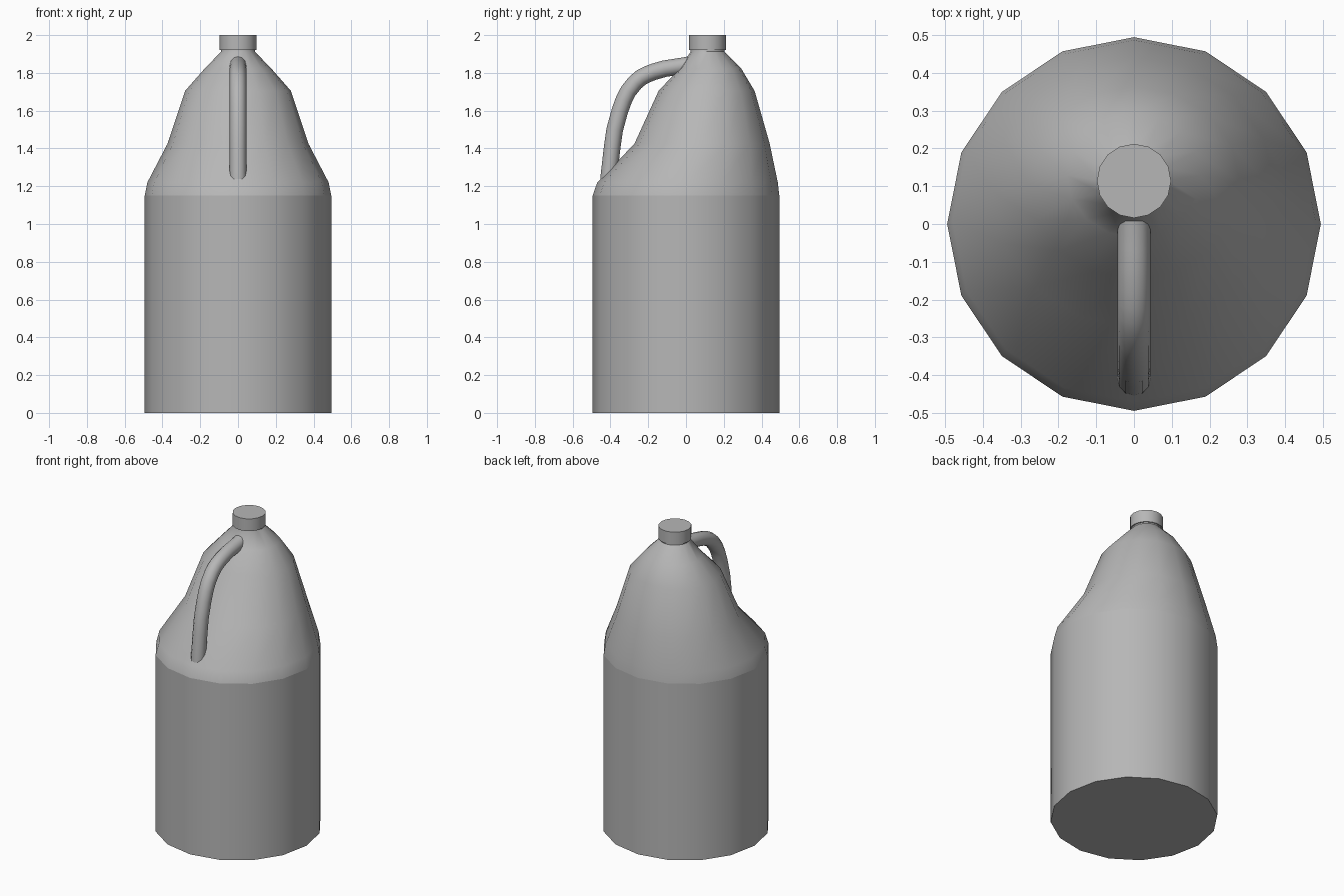
import bpy, bmesh, math

if "Cube" in bpy.data.objects:
    bpy.data.objects.remove(bpy.data.objects["Cube"])

SIDES = 16

# Dark grey plastic
plastic = bpy.data.materials.new("grey_plastic")
plastic.diffuse_color = (0.47, 0.47, 0.47, 1)
plastic.use_nodes = True
plastic.node_tree.nodes["Principled BSDF"].inputs["Base Color"].default_value = plastic.diffuse_color


def loft(name, rings, crease=None):
    """Skin elliptical rings (z, centre_y, radius_x, radius_y); crease = index of a sharp ring."""
    bm = bmesh.new()
    loops = []
    for z, cy, rx, ry in rings:
        loops.append([bm.verts.new((rx * math.cos(math.tau * i / SIDES),
                                    cy + ry * math.sin(math.tau * i / SIDES), z))
                      for i in range(SIDES)])
    for a, b in zip(loops, loops[1:]):
        for i in range(SIDES):
            j = (i + 1) % SIDES
            bm.faces.new((a[i], a[j], b[j], b[i]))
    bm.faces.new(loops[0][::-1])
    bm.faces.new(loops[-1])
    if crease is not None:
        ring = loops[crease]
        for i in range(SIDES):
            bm.edges.get((ring[i], ring[(i + 1) % SIDES])).smooth = False
    mesh = bpy.data.meshes.new(name)
    bm.to_mesh(mesh)
    bm.free()
    obj = bpy.data.objects.new(name, mesh)
    bpy.context.collection.objects.link(obj)
    return obj


def finish(obj):
    bpy.ops.object.select_all(action='DESELECT')
    obj.select_set(True)
    bpy.context.view_layer.objects.active = obj
    if obj.type == 'CURVE':
        bpy.ops.object.convert(target='MESH')
        obj = bpy.context.view_layer.objects.active
    bpy.ops.object.shade_smooth_by_angle(angle=math.radians(40), keep_sharp_edges=True)
    obj.data.materials.clear()
    obj.data.materials.append(plastic)


# Body: round base, shoulder leaning back to an off-centre neck
body = loft("jug_body", [
    (0.00, 0.000, 0.494, 0.494),
    (1.15, 0.000, 0.494, 0.494),
    (1.220, 0.008, 0.480, 0.478),
    (1.425, 0.085, 0.373, 0.358),
    (1.705, 0.109, 0.280, 0.254),
    (1.822, 0.129, 0.177, 0.164),
    (1.912, 0.115, 0.090, 0.090),
    (1.93, 0.115, 0.090, 0.090),
], crease=1)

# Screw cap
cap = loft("cap", [(1.92, 0.114, 0.098, 0.098), (2.0, 0.114, 0.098, 0.098)])

# Handle: bent tube from the front shoulder to the neck
path = [(-0.415, 1.17), (-0.403, 1.30), (-0.350, 1.60), (-0.268, 1.75),
        (-0.17, 1.806), (0.00, 1.84), (0.05, 1.85)]
curve = bpy.data.curves.new("handle", 'CURVE')
curve.dimensions = '3D'
curve.bevel_depth = 0.044
curve.bevel_resolution = 4
curve.resolution_u = 3
curve.use_fill_caps = True
spline = curve.splines.new('BEZIER')
spline.bezier_points.add(len(path) - 1)
for point, (y, z) in zip(spline.bezier_points, path):
    point.co = (0, y, z)
    point.handle_left_type = point.handle_right_type = 'AUTO'
handle = bpy.data.objects.new("handle", curve)
bpy.context.collection.objects.link(handle)

for part in (body, cap, handle):
    finish(part)
